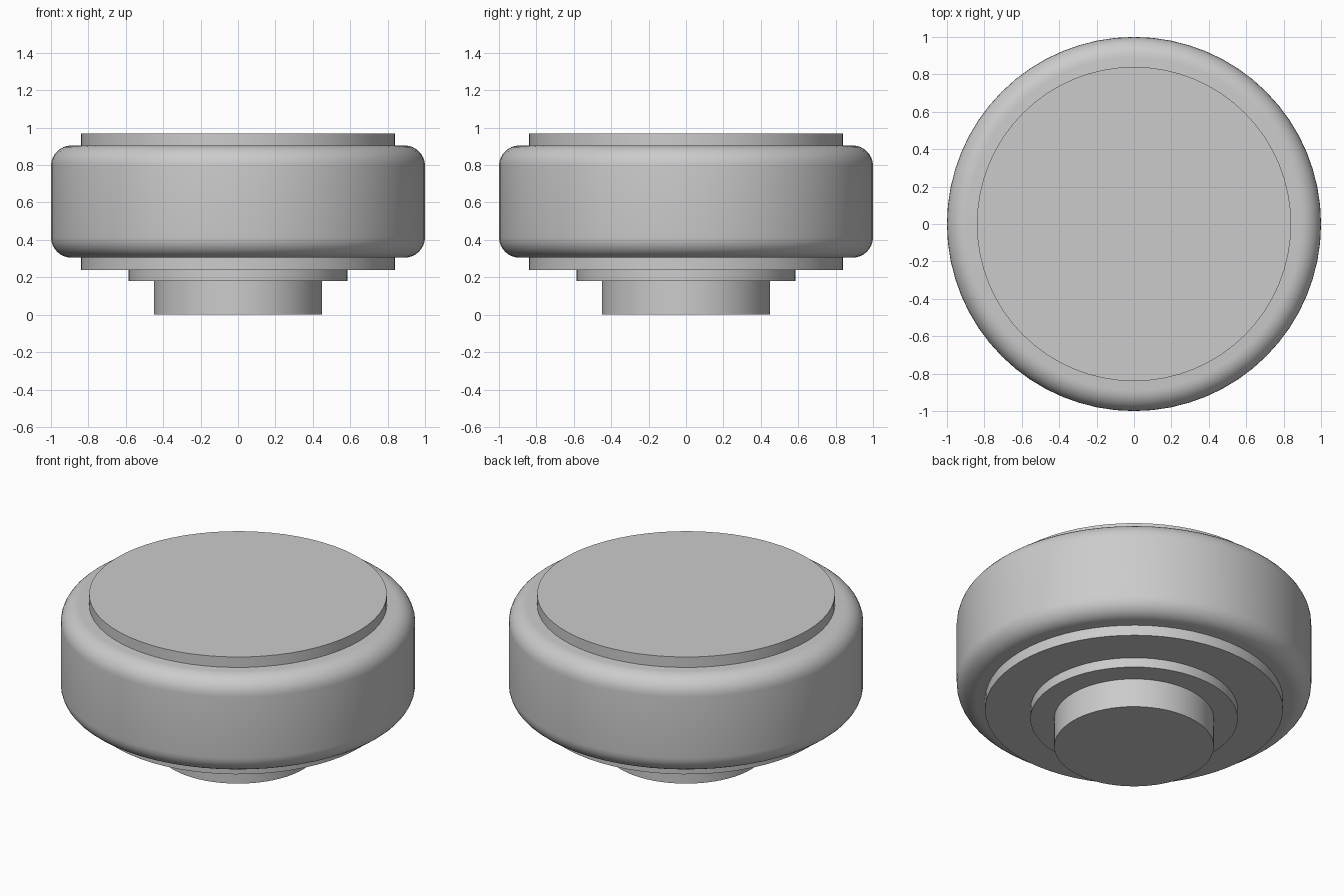
import bpy
import math

cube = bpy.data.objects.get("Cube")
if cube:
    bpy.data.objects.remove(cube, do_unlink=True)

# Single neutral grey
grey = bpy.data.materials.new("plain_grey")
grey.use_nodes = True
colour = (0.6, 0.6, 0.6, 1)
grey.diffuse_color = colour
grey.node_tree.nodes["Principled BSDF"].inputs["Base Color"].default_value = colour


def disc(name, radius, bottom, top, fillet=0):
    """Upright cylinder between two heights, with optional rounded rims."""
    bpy.ops.mesh.primitive_cylinder_add(
        vertices=64, radius=radius, depth=top - bottom,
        location=(0, 0, (bottom + top) / 2))
    ob = bpy.context.object
    ob.name = name
    ob.data.materials.append(grey)
    if fillet:
        bevel = ob.modifiers.new("rounded_rims", "BEVEL")
        bevel.width = fillet
        bevel.segments = 8
        bevel.limit_method = "ANGLE"
        bevel.angle_limit = math.radians(40)
        bpy.ops.object.modifier_apply(modifier=bevel.name)
    bpy.ops.object.shade_smooth_by_angle(angle=math.radians(30))
    return ob


# Stem and stepped collar
disc("stem", 0.45, 0, 0.18)
disc("collar", 0.585, 0.18, 0.24)
disc("lower_plate", 0.84, 0.24, 0.305)

# Rounded main body and its cap
disc("body", 1.0, 0.305, 0.905, fillet=0.11)
disc("top_plate", 0.84, 0.905, 0.97)
